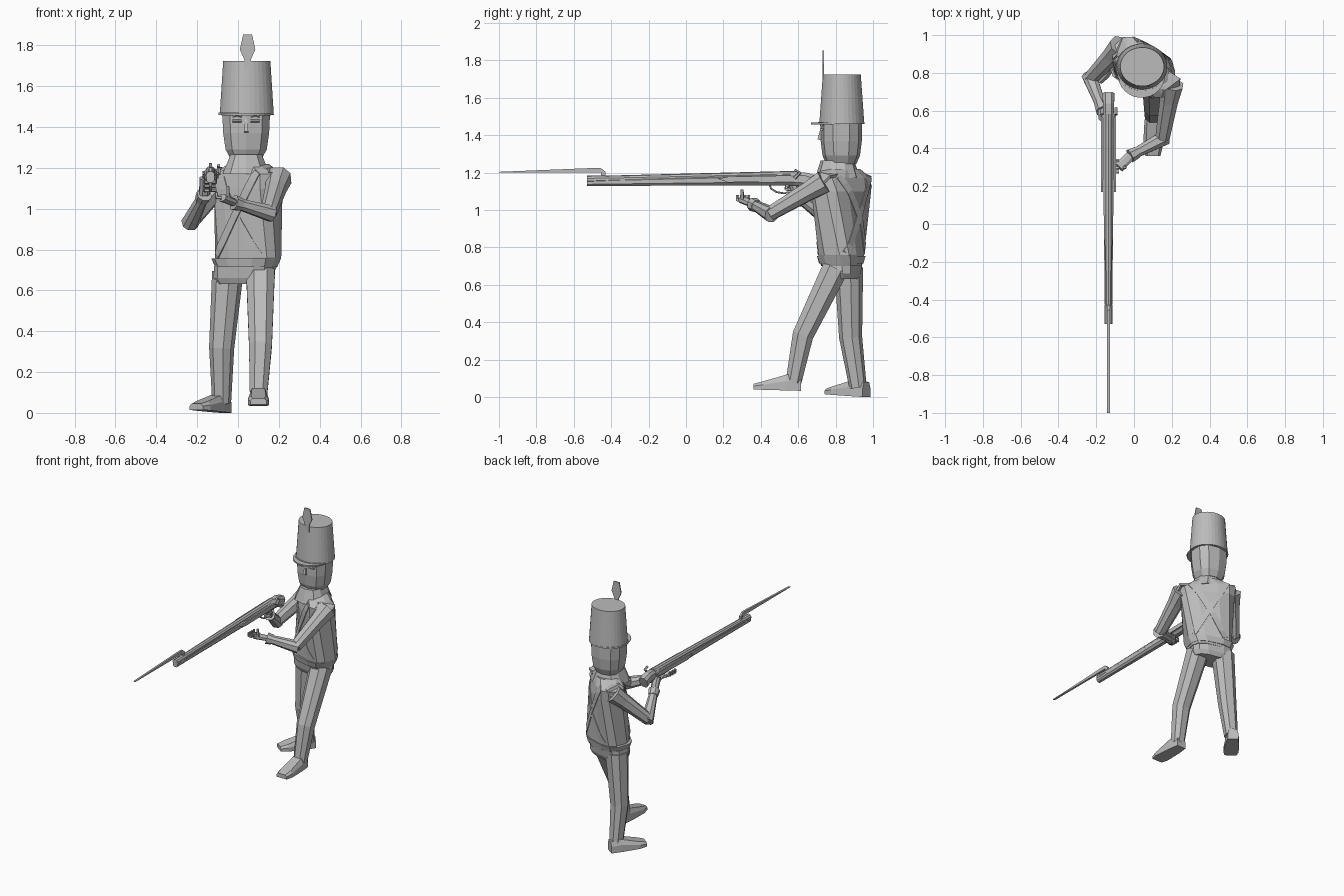
import bpy, bmesh, math
from mathutils import Vector, Matrix
from mathutils.bvhtree import BVHTree

cube = bpy.data.objects.get("Cube")
if cube:
    bpy.data.objects.remove(cube)

shade = 0.5
grey = bpy.data.materials.new("plain_grey")
grey.use_nodes = True
grey.diffuse_color = (shade, shade, shade, 1)
grey.node_tree.nodes["Principled BSDF"].inputs["Base Color"].default_value = grey.diffuse_color

RIGHT, BACK, UP = Matrix.Identity(3)
SIDES = (("left", 1), ("right", -1))


def at(x, y, z):
    return Vector((x, y, z))


def finish(name, bm):
    bmesh.ops.recalc_face_normals(bm, faces=bm.faces)
    mesh = bpy.data.meshes.new(name)
    bm.to_mesh(mesh)
    bm.free()
    mesh.materials.append(grey)
    obj = bpy.data.objects.new(name, mesh)
    bpy.context.collection.objects.link(obj)
    return obj


def skin(name, rings):
    """Join rings of points into a closed, capped body."""
    bm = bmesh.new()
    loops = [[bm.verts.new(point) for point in ring] for ring in rings]
    for low, high in zip(loops, loops[1:]):
        for k in range(len(low)):
            bm.faces.new((low[k - 1], low[k], high[k], high[k - 1]))
    bm.faces.new(loops[0])
    bm.faces.new(loops[-1])
    return finish(name, bm)


def outline(centre, side, top, width, height, sides, square):
    """Rounded polygon; a smaller square value gives boxier corners."""
    ring = []
    for k in range(sides):
        angle = math.tau * (k + 0.5) / sides
        c, s = math.cos(angle), math.sin(angle)
        ring.append(centre + side * math.copysign(abs(c) ** square, c) * width
                    + top * math.copysign(abs(s) ** square, s) * height)
    return ring


def twist(z):
    """The body turns more and more towards the aiming side with height."""
    degrees = 15 + 60 * (z - 0.7)
    return Matrix.Rotation(-math.radians(degrees), 3, 'Z')


def loft(name, centre, levels, sides=10, square=0.8, twisted=False):
    """Stack level rings given as (height, half width, half depth)."""
    rings = []
    for z, width, depth in levels:
        turn = twist(z) if twisted else Matrix.Identity(3)
        rings.append(outline(Vector((*centre, z)), turn @ RIGHT, turn @ BACK,
                             width, depth, sides, square))
    return skin(name, rings)


def tube(name, points, start, end, flat=1, sides=8, square=0.85):
    """Run an evenly tapering section along a path."""
    rings, last = [], len(points) - 1
    side = (points[1] - points[0]).cross(UP)
    if side.length < 0.01:
        side = RIGHT.copy()
    for i, point in enumerate(points):
        along = (points[min(i + 1, last)] - points[max(i - 1, 0)]).normalized()
        side = (side - along * side.dot(along)).normalized()
        width = start + (end - start) * i / last
        rings.append(outline(point, side, side.cross(along), width, width * flat, sides, square))
    return skin(name, rings)


def plate(name, points, axis, thick):
    """Thicken a flat outline along an axis."""
    offset = axis * thick / 2
    return skin(name, [[p - offset for p in points], [p + offset for p in points]])


# Torso
spine, skull = (.05, .83), (.04, .83)
torso = loft("jacket", spine, [(.7, .13, .1), (.76, .16, .11), (1.1, .185, .112),
                               (1.17, .195, .098), (1.22, .1, .08)], 12, 0.7, True)
loft("belt", (.04, .83), [(.715, .15, .11), (.755, .168, .118)], 12, 0.7, True)
loft("hips", (.03, .835), [(.63, .13, .075), (.66, .15, .09), (.72, .145, .1)], 12, 0.7, True)
loft("collar", (.04, .81), [(1.17, .12, .12), (1.265, .08, .09)])

# Crossed straps laid over the chest and back
tree = BVHTree.FromObject(torso, bpy.context.evaluated_depsgraph_get())
across, behind = twist(1) @ RIGHT, twist(1) @ BACK
for label, out in (("chest", -behind), ("back", behind)):
    for hand, sign in SIDES:
        bm = bmesh.new()
        rows = []
        low = Vector((*spine, .77)) - across * sign * .11
        high = Vector((*spine, 1.18)) + across * sign * .12
        edge = (high - low).cross(out).normalized() * .02
        for step in range(11):
            middle = low.lerp(high, step / 10) + out
            hits = [tree.ray_cast(start, -out)[0] for start in (middle - edge, middle + edge)]
            if all(hits):
                rows.append([bm.verts.new(hit + out * .004) for hit in hits])
        for a, b in zip(rows, rows[1:]):
            bm.faces.new((*a, *reversed(b)))
        strap = finish(f"{label}_strap_{hand}", bm)
        strap.modifiers.new("thickness", 'SOLIDIFY').thickness = .006

# Legs and shoes: the left foot strides forward, the right is turned out
legs = {
    "left": (at(.11, .8, .69), at(.11, .625, .33), at(.1, .575, .08)),
    "right": (at(-.05, .87, .69), at(-.08, .88, .32), at(-.08, .92, .05)),
}
for hand, joints in legs.items():
    tube(f"{hand}_leg", joints, .075, .045)
feet = {"left": (at(.1, .615, .033), at(.1, .36, .04)),
        "right": (at(-.06, .965, 0), at(-.205, .765, .015))}
for hand, (heel, toe) in feet.items():
    side = (toe - heel).cross(UP).normalized()
    rings = []
    for share, width, height in ((0, .035, .08), (.3, .045, .085), (.8, .052, .045), (1, .04, .03)):
        sole = heel.lerp(toe, share)
        top = UP * height
        rings.append([sole - side * width, sole + side * width,
                      sole + side * width + top * .6, sole + side * width * .7 + top,
                      sole - side * width * .7 + top, sole - side * width + top * .6])
    skin(f"{hand}_shoe", rings)

# Head and face
loft("head", skull, [(1.245, .08, .08), (1.29, .105, .1), (1.37, .117, .11), (1.47, .122, .11)])
face = at(.04, .725, 1.4)
tube("nose", [face + UP * .04, face - BACK * .012 - UP * .025], .006, .014, sides=4)
for hand, sign in SIDES:
    eye = face + RIGHT * sign * .044 + UP * .03
    half = RIGHT * .022
    tube(f"{hand}_eye", [eye - half, eye, eye + half], .009, .009, .8, sides=6)
    rise = UP * .022
    tube(f"{hand}_brow", [eye - half + rise, eye + rise * 1.3, eye + half + rise], .009, .009, .6, sides=6)

# Tall hat with visor and plume
brim, crown = 1.46, 1.723
loft("hat", (.043, .833), [(brim, .133, .121), (crown, .116, .102)], 32, 1)
loft("hat_band", skull, [(brim, .136, .125), (brim + .01, .135, .124)], 32, 1)
loft("visor", (.04, .79), [(brim - .003, .122, .122), (brim + .007, .125, .122)], 28, 1)
right_edge = [(-.018, 1.68), (-.016, 1.73), (-.038, 1.78), (-.022, 1.852)]
left_edge = [(-x, z) for x, z in reversed(right_edge)]
plate("plume", [at(.047 + x, .733, z) for x, z in right_edge + left_edge], BACK, .008)

# Arms with cuffs and shoulder caps
arms = {
    "left": (at(.2, .74, 1.15), at(.15, .45, .98), at(-.02, .36, 1.03)),
    "right": (at(-.07, .94, 1.15), at(-.23, .77, .94), at(-.165, .6, 1.07)),
}
for hand, (shoulder, elbow, wrist) in arms.items():
    tube(f"{hand}_upper_arm", [shoulder, shoulder.lerp(elbow, .3), elbow], .064, .04)
    tube(f"{hand}_forearm", [elbow + (elbow - wrist) * .1, wrist], .042, .026)
    tube(f"{hand}_cuff", [wrist.lerp(elbow, .2), wrist], .033, .038)
    outward = (elbow - shoulder) * .15
    inner = shoulder.lerp(Vector((*spine, shoulder.z)), .4)
    tube(f"{hand}_shoulder_cap", [inner + UP * .035, shoulder + UP * .035, shoulder + outward + UP * .025],
         .055, .058, .25, square=.6)

# Hands: the left one open under the stock, the right one around the grip
left_wrist, right_wrist = arms["left"][-1], arms["right"][-1]
left_knuckles, right_knuckles = at(-.08, .3, 1.055), at(-.16, .565, 1.15)
tube("left_palm", [left_wrist, left_knuckles], .027, .03, .65)
tube("right_palm", [right_wrist, right_knuckles], .026, .03, .8)
for i in range(4):
    root = left_knuckles + BACK * (.035 - .02 * i)
    bend = root - RIGHT * .025
    tube(f"left_finger_{i}", [root, bend, bend + UP * .025], .01, .008, sides=6)
    root = right_knuckles - UP * (.06 - .02 * i)
    bend = root - BACK * .025
    tube(f"right_finger_{i}", [root, bend, bend + RIGHT * .05], .01, .008, sides=6)
for hand, base in (("left", left_knuckles), ("right", right_knuckles)):
    root = base + RIGHT * .03
    tube(f"{hand}_thumb", [root, root + UP * .055], .011, .008, sides=6)

# Musket: barrel over a widening wooden stock
muzzle, breech = at(-.135, -.53, 1.162), at(-.135, .58, 1.185)


def along(share, drop=0):
    return muzzle.lerp(breech, share) - UP * drop


butt = at(muzzle.x, .685, 1.145)
tube("barrel", [muzzle, breech], .019, .024, sides=10, square=1)
tube("fore_stock", [along(0, .016), along(.6, .018), along(1, .02)], .02, .036)
tube("butt_stock", [along(.97, .02), butt.lerp(breech, .5), butt], .028, .034, 1.25, square=.7)
for hand, sign in SIDES:
    corners = [along(.63, .01), along(.68, .03), along(.98, .03), along(1, .01), along(.98), along(.68)]
    plate(f"{hand}_lock_plate", [c + RIGHT * sign * .034 for c in corners], RIGHT, .009)
cock = breech + RIGHT * .04
tube("hammer", [cock - UP * .015, cock + BACK * .03 + UP * .015, cock + UP * .028], .01, .008, sides=6)
guard = [along(.95, .045) + BACK * math.cos(a) * .08 - UP * math.sin(a) * .05
         for a in (math.pi * k / 6 for k in range(7))]
tube("trigger_guard", guard, .008, .008, .6, sides=6)
tube("trigger", [along(.96, .04), along(.955, .075)], .005, .004, sides=6)

# Bayonet
socket = along(.09)
tube("bayonet_socket", [muzzle, socket], .022, .022, sides=10, square=1)
tip = at(muzzle.x, -1, 1.2)
bend = socket + UP * .06
tail = -BACK * .025
blade = [socket, bend - UP * .02, bend + tail, bend + tail * 3, tip + UP * .004, tip,
         bend + tail * 3 - UP * .025, bend + tail - UP * .025, socket + tail]
plate("bayonet", blade, RIGHT, .014)
